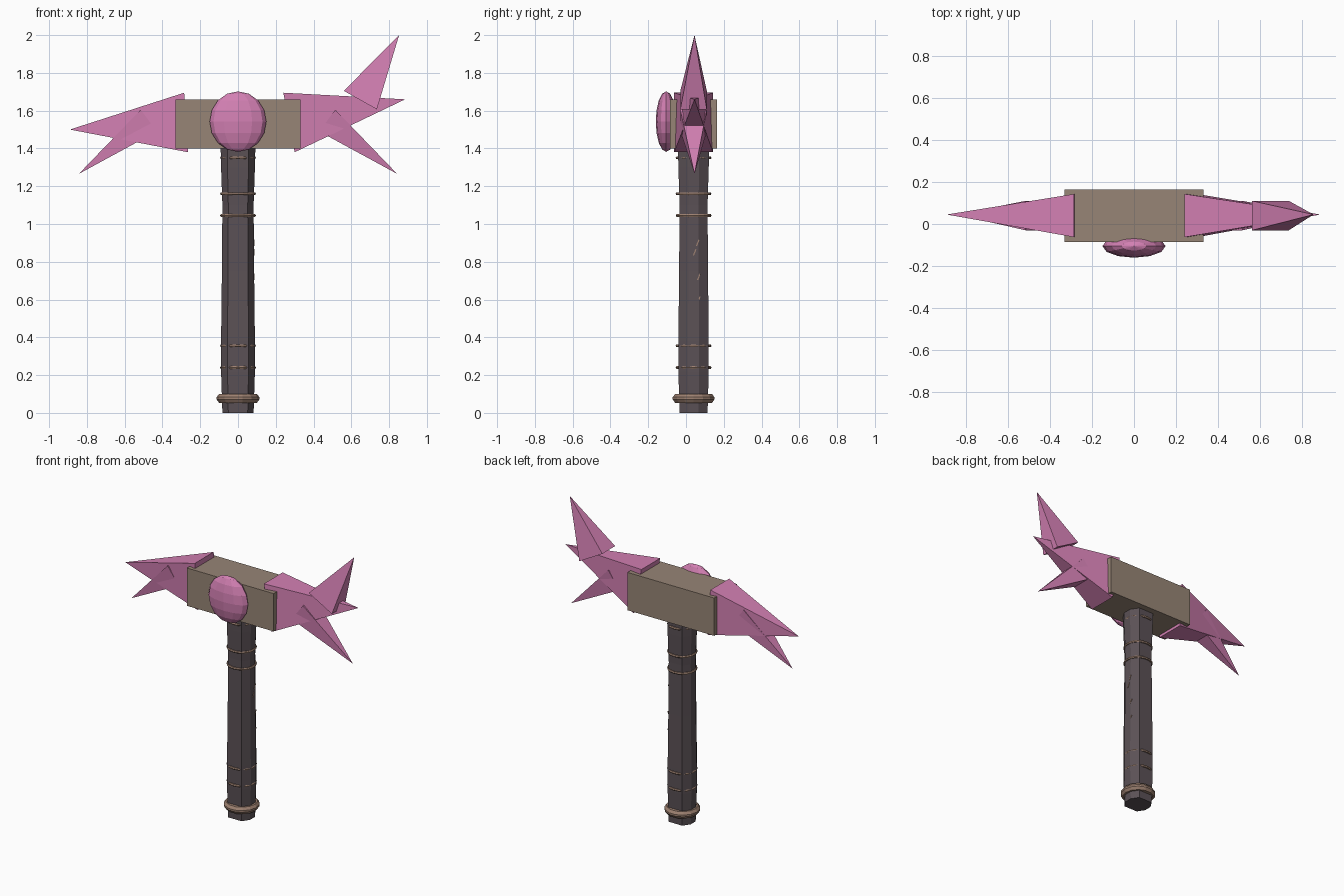
import bpy, bmesh, math
from mathutils import Vector

cube = bpy.data.objects.get("Cube")
if cube:
    bpy.data.objects.remove(cube)

CY = 0.04  # depth of the handle axis


def material(name, rgb):
    m = bpy.data.materials.new(name)
    m.use_nodes = True
    m.diffuse_color = (*rgb, 1)
    m.node_tree.nodes["Principled BSDF"].inputs["Base Color"].default_value = (*rgb, 1)
    return m


PINK = material("pink crystal", (0.65, 0.215, 0.45))
STONE = material("brown stone", (0.31, 0.235, 0.18))
GRIP = material("dark grip", (0.105, 0.083, 0.093))
BAND = material("tan band", (0.34, 0.22, 0.165))


def finish(name, bm, mat):
    bmesh.ops.recalc_face_normals(bm, faces=bm.faces)
    mesh = bpy.data.meshes.new(name)
    bm.to_mesh(mesh)
    bm.free()
    mesh.materials.append(mat)
    obj = bpy.data.objects.new(name, mesh)
    bpy.context.collection.objects.link(obj)
    return obj


def box(name, center, size, mat, tilt=0):
    bm = bmesh.new()
    bmesh.ops.create_cube(bm, size=1)
    for v in bm.verts:
        v.co = Vector(a * b for a, b in zip(v.co, size))
    obj = finish(name, bm, mat)
    obj.location = center
    obj.rotation_euler.x = tilt
    return obj


def spike(name, upper, lower, half_depth, apex, side=1):
    """Four-sided pyramid; base edge and tip are given in the xz plane."""
    bm = bmesh.new()
    base = [bm.verts.new((side * x, CY + s * half_depth, z))
            for (x, z), s in ((upper, -1), (upper, 1), (lower, 1), (lower, -1))]
    tip = bm.verts.new((side * apex[0], CY + 0.005, apex[1]))
    bm.faces.new(base)
    for i in range(4):
        bm.faces.new((base[i], base[(i + 1) % 4], tip))
    return finish(name, bm, PINK)


def loft(name, rings, mat, closed=False):
    """Skin between rings of points with equal counts."""
    bm = bmesh.new()
    rows = [[bm.verts.new(p) for p in ring] for ring in rings]
    n = len(rows[0])
    for i in range(len(rows) if closed else len(rows) - 1):
        a, b = rows[i], rows[(i + 1) % len(rows)]
        for j in range(n):
            k = (j + 1) % n
            bm.faces.new((a[j], a[k], b[k], b[j]))
    if not closed:
        bm.faces.new(rows[0])
        bm.faces.new(rows[-1])
    return finish(name, bm, mat)


def octagon(z, s):
    # flattened eight-sided section, wider across the front
    q = ((0.087, 0.028), (0.054, 0.078))
    pts = [q[0], q[1], (-q[1][0], q[1][1]), (-q[0][0], q[0][1])]
    pts += [(-x, -y) for x, y in pts]
    return [(x * s, CY + y * s, z) for x, y in pts]


def band(name, z, profile, sides=20):
    def circle(r, dz):
        return [(r * math.cos(t), CY + r * math.sin(t), z + dz)
                for t in (math.tau * i / sides for i in range(sides))]
    return loft(name, [circle(r, dz) for r, dz in profile], BAND, closed=True)


# Handle with a slight swell at both ends
loft("handle", [octagon(z, s) for z, s in
                ((0, 0.95), (0.22, 1.03), (0.38, 1.03), (0.75, 0.98),
                 (1.1, 0.95), (1.3, 1.03), (1.42, 1.06))], GRIP)

# Thin wrapped rings and the thick pommel collar
for i, z in enumerate((0.24, 0.355, 1.045, 1.16, 1.35)):
    band(f"grip_ring_{i + 1}", z,
         [(0.087 + 0.008 * math.cos(t), 0.008 * math.sin(t))
          for t in (math.tau * k / 6 for k in range(6))])
band("pommel_collar", 0.077,
     [(0.075, -0.024), (0.1, -0.024), (0.113, -0.006), (0.113, 0.006),
      (0.1, 0.024), (0.075, 0.024)], 14)

# Small nicks on the left side of the grip
for i, (y, z) in enumerate(((0.046, 0.85), (0.062, 0.9), (0.068, 0.72), (0.068, 0.6))):
    box(f"grip_nick_{i + 1}", (0.083, y, z), (0.008, 0.006, 0.035), BAND, -0.4)

# Head block
box("head_block", (0, CY, 1.53), (0.66, 0.25, 0.26), STONE)

# Main crystal spikes
spike("right_main_spike", (-0.285, 1.695), (-0.265, 1.38), 0.1025, (-0.89, 1.5))
spike("left_main_spike", (0.24, 1.695), (0.3, 1.38), 0.1025, (0.885, 1.66))

# Downward spikes on both sides, and one rising spike
for name, side in (("left", 1), ("right", -1)):
    spike(f"{name}_lower_spike", (0.515, 1.605), (0.43, 1.49), 0.07,
          (0.843, 1.265), side)
spike("left_upper_spike", (0.56, 1.705), (0.735, 1.607), 0.07, (0.853, 2.0))

# Faceted gem on the front of the head
bm = bmesh.new()
bmesh.ops.create_uvsphere(bm, u_segments=12, v_segments=8, radius=1)
for v in bm.verts:
    v.co = Vector((v.co.x * 0.15, v.co.y * 0.055 - 0.105, v.co.z * 0.16 + 1.542))
finish("front_gem", bm, PINK)
